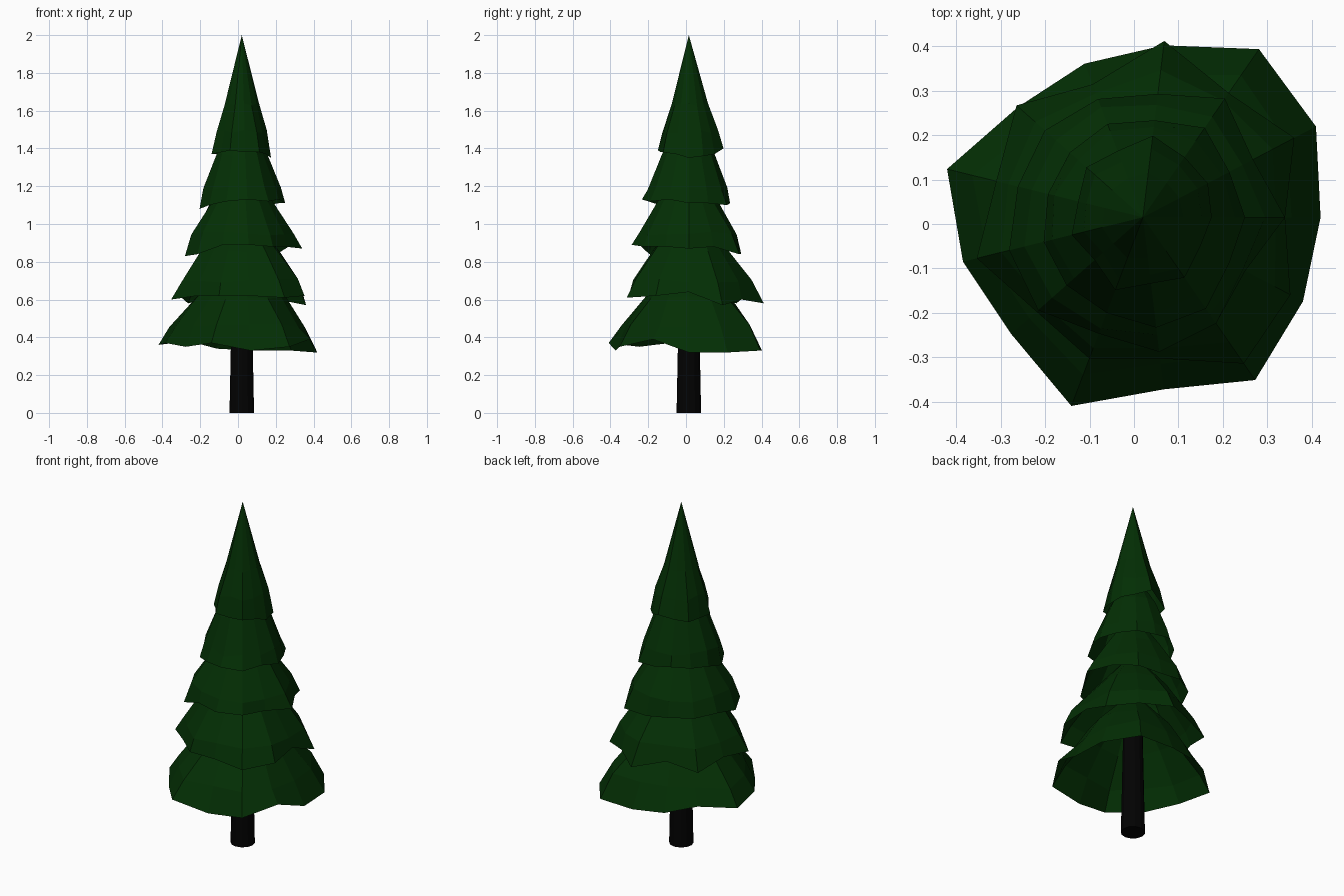
import bpy
import bmesh
import random
from math import cos, sin, tau

random.seed(4)
CENTRE_X, CENTRE_Y = 0.02, 0.015
SIDES = 13

default_cube = bpy.data.objects.get("Cube")
if default_cube:
    bpy.data.objects.remove(default_cube, do_unlink=True)


def make_material(name, colour):
    material = bpy.data.materials.new(name)
    material.use_nodes = True
    rgba = (*colour, 1)
    material.diffuse_color = rgba
    shader = material.node_tree.nodes["Principled BSDF"]
    shader.inputs["Base Color"].default_value = rgba
    shader.inputs["Roughness"].default_value = 0.9
    return material


def add_object(name, bm, material):
    mesh = bpy.data.meshes.new(name)
    bmesh.ops.recalc_face_normals(bm, faces=bm.faces)
    bm.to_mesh(mesh)
    bm.free()
    mesh.materials.append(material)
    obj = bpy.data.objects.new(name, mesh)
    bpy.context.collection.objects.link(obj)
    return obj


def add_ring(bm, radii, heights):
    """Ring of vertices around the trunk axis, starting at +x."""
    ring = []
    for i, (radius, height) in enumerate(zip(radii, heights)):
        angle = tau * i / SIDES
        ring.append(bm.verts.new((CENTRE_X + radius * cos(angle),
                                  CENTRE_Y + radius * sin(angle), height)))
    return ring


def make_tier(name, radii, rim_z, lifts, rings, tip_z, material):
    """Hollow skirt of branches: an uneven rim, then smaller rings up to a tip.

    Lifts raise the rim points, in hundredths.
    Each ring is (share of rim radius, even radius, height)."""
    bm = bmesh.new()
    lower = add_ring(bm, radii, [rim_z + lift / 100 for lift in lifts])
    for share, even, height in rings:
        ring_radii = [(share * r + even) * random.uniform(0.97, 1.03) for r in radii]
        heights = [height + random.uniform(-0.01, 0.01) for r in radii]
        upper = add_ring(bm, ring_radii, heights)
        for i in range(SIDES):
            j = (i + 1) % SIDES
            bm.faces.new((lower[i], lower[j], upper[j], upper[i]))
        lower = upper
    tip = bm.verts.new((CENTRE_X, CENTRE_Y, tip_z))
    for i in range(SIDES):
        bm.faces.new((lower[i], lower[(i + 1) % SIDES], tip))
    return add_object(name, bm, material)


needle_green = make_material("needle green", (0.001, 0.028, 0.0013))
bark_black = make_material("bark black", (0.0006, 0.0006, 0.0006))

# Trunk, running up inside the lowest branches
bm = bmesh.new()
bmesh.ops.create_cone(bm, cap_ends=True, segments=12,
                      radius1=0.065, radius2=0.05, depth=0.75)
bmesh.ops.translate(bm, verts=bm.verts, vec=(CENTRE_X, CENTRE_Y, 0.375))
add_object("trunk", bm, bark_black)

# Branch tiers from the ground up
make_tier("bottom_branches",
          [.40, .44, .46, .39, .37, .375, .454, .417, .396, .454, .39, .445, .407],
          .34, [-2, -2, -1, -1, 0, 4, 2, 3, 1, 3, -1, 1, 5],
          [(.85, 0, .46), (.3, .11, .61)], .86, needle_green)
make_tier("lower_branches",
          [.32, .385, .34, .40, .32, .38, .34, .385, .32, .34, .32, .40, .375],
          .60, [4, -3, 0, -2, 2, -2, 2, 0, 2, 2, 2, 1, 2],
          [(.5, .14, .70), (.2, .135, .86)], 1.1, needle_green)
make_tier("middle_branches",
          [.32, .28, .325, .28, .285, .295, .29, .31, .315, .28, .305, .29, .26],
          .86, [1, 2, -2, -2, 0, 0, 0, -3, -2, 3, 3, 2, 2],
          [(.5, .12, .95), (.2, .105, 1.11)], 1.35, needle_green)
make_tier("upper_branches",
          [.23, .22, .245, .22, .225, .22, .22, .23, .23, .23, .25, .25, .22],
          1.11, [0, 0, -1, 0, 2, 1, 0, -3, -1, 1, 2, 1, 2],
          [(.5, .09, 1.19), (.2, .09, 1.37)], 1.6, needle_green)
make_tier("crown",
          [.155, .165, .165, .185, .16, .17, .15, .165, .145, .175, .15, .165, .145],
          1.37, [-2, -1, 0, 3, 1, 0, 0, 0, 1, 2, 1, 1, 0],
          [(.85, 0, 1.49), (.25, .053, 1.63)], 2.0, needle_green)
